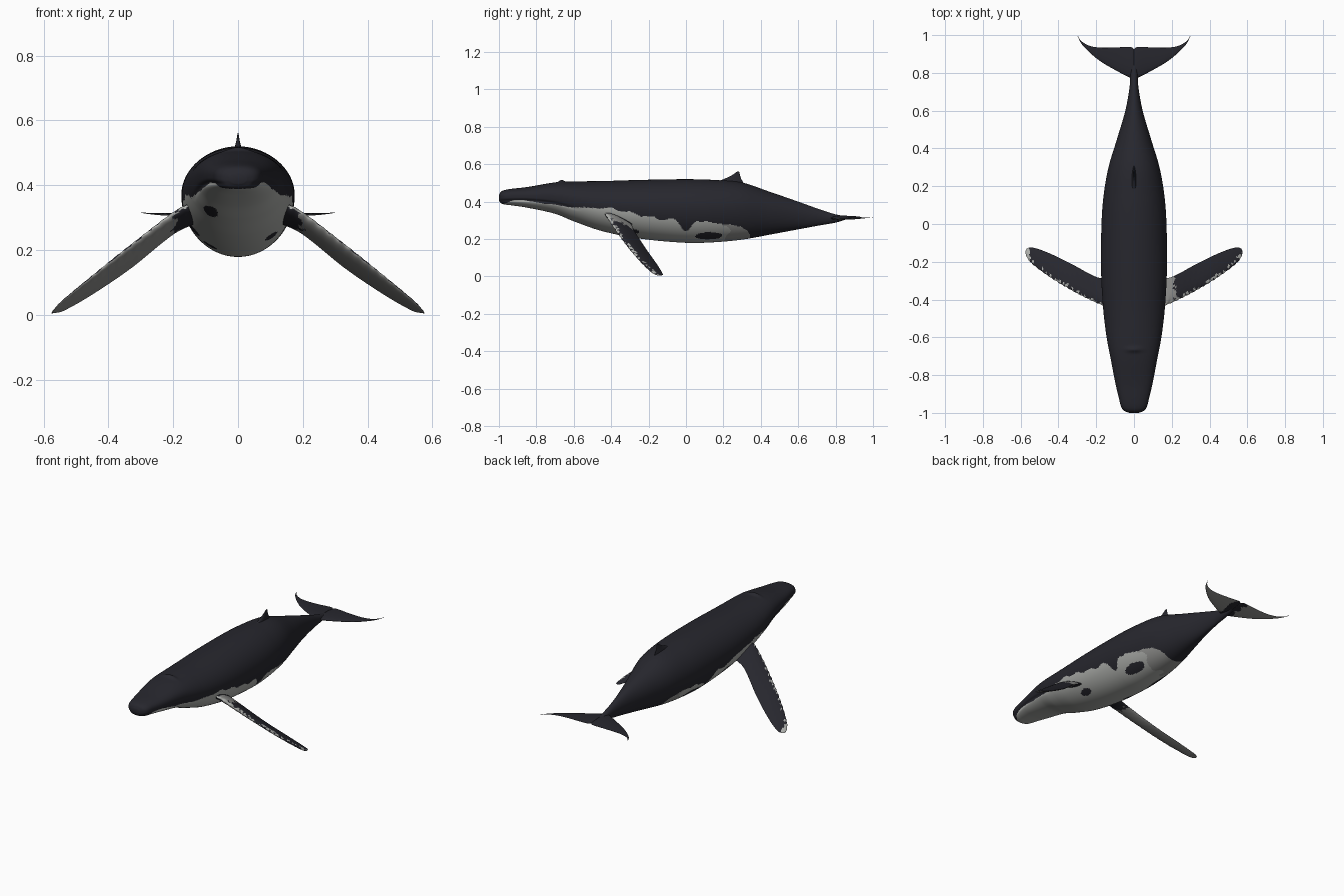
import bpy, bmesh, math
from mathutils import Vector, noise

if "Cube" in bpy.data.objects:
    bpy.data.objects.remove(bpy.data.objects["Cube"])


def material(name, rgb):
    m = bpy.data.materials.new(name)
    m.use_nodes = True
    m.diffuse_color = (*rgb, 1)
    bsdf = m.node_tree.nodes["Principled BSDF"]
    bsdf.inputs["Base Color"].default_value = (*rgb, 1)
    bsdf.inputs["Roughness"].default_value = 0.7
    return m


DARK, LIGHT, GREY = range(3)
MATS = [material("slate skin", (0.020, 0.020, 0.027)),
        material("pale belly", (0.42, 0.43, 0.41)),
        material("grey underside", (0.29, 0.29, 0.28))]


def curve(rows, t):
    """Smooth values at t through rows whose first entry is the position."""
    if t <= rows[0][0]:
        return rows[0][1:]
    if t >= rows[-1][0]:
        return rows[-1][1:]
    i = max(k for k in range(len(rows) - 1) if rows[k][0] <= t)
    a, b = rows[i], rows[i + 1]
    p, n = rows[max(i - 1, 0)], rows[min(i + 2, len(rows) - 1)]
    h = b[0] - a[0]
    s = (t - a[0]) / h
    out = []
    for k in range(1, len(a)):
        ma = (b[k] - p[k]) / (b[0] - p[0]) * h
        mb = (n[k] - a[k]) / (n[0] - a[0]) * h
        out.append((2*s**3 - 3*s*s + 1) * a[k] + (s**3 - 2*s*s + s) * ma
                   + (3*s*s - 2*s**3) * b[k] + (s**3 - s*s) * mb)
    return out


def loft(name, rings, paint):
    """Skin closed rings, cap both ends and colour every face by a rule."""
    bm = bmesh.new()
    rows = [[bm.verts.new(p) for p in ring] for ring in rings]
    n = len(rows[0])
    for a, b in zip(rows, rows[1:]):
        for i in range(n):
            j = (i + 1) % n
            bm.faces.new((a[i], a[j], b[j], b[i]))
    bm.faces.new(rows[0])
    bm.faces.new(rows[-1])
    bmesh.ops.recalc_face_normals(bm, faces=bm.faces)
    bm.normal_update()
    for f in bm.faces:
        f.smooth = True
        f.material_index = paint(f.calc_center_median(), f.normal)
    mesh = bpy.data.meshes.new(name)
    bm.to_mesh(mesh)
    bm.free()
    for m in MATS:
        mesh.materials.append(m)
    ob = bpy.data.objects.new(name, mesh)
    bpy.context.collection.objects.link(ob)
    return ob


# Body stations: y, half width, top z, bottom z
BODY = [(-1, .025, .435, .405), (-.99, .05, .452, .392), (-.97, .067, .462, .385),
        (-.93, .078, .469, .38), (-.85, .097, .478, .368), (-.7, .126, .503, .335),
        (-.6, .145, .508, .295), (-.45, .163, .51, .243), (-.25, .174, .516, .203),
        (0, .172, .52, .18), (.15, .161, .516, .183), (.3, .135, .502, .197),
        (.45, .09, .452, .224), (.6, .046, .4, .252), (.72, .024, .357, .274),
        (.8, .019, .332, .288), (.86, .014, .322, .306)]
# Upper limit of the pale underside: y, z
PALE = [(-1, .388), (-.96, .394), (-.91, .408), (-.75, .391), (-.58, .368),
        (-.42, .368), (-.28, .338), (-.15, .312), (-.06, .302), (0, .25),
        (.05, .285), (.15, .283), (.27, .278), (.32, .255), (.35, .19)]
MOUTH = [(-1, .405), (-.85, .407), (-.7, .392), (-.58, .36)]
# Dark blotches on the belly: centre, radius in y, radius across
BLOTCHES = [((-.145, -.21, .253), .07, .028), ((-.09, -.15, .21), .035, .025),
            ((-.11, .1, .21), .1, .046), ((-.09, -.63, .308), .06, .03),
            ((.11, -.3, .235), .05, .025), ((.1, .12, .21), .07, .035)]


def body_ring(y, n=200):
    w, top, bot = curve(BODY, y)
    mid = bot + (top - bot) * .54
    head = max(0, min(1, (-y - .55) / .3))
    power = 1 - .18 * head
    lip = curve(MOUTH, y)[0]
    ring = []
    for i in range(n):
        a = math.tau * i / n
        c, s = math.cos(a), math.sin(a)
        x = w * math.copysign(abs(c) ** power, c)
        z = mid + (top - mid if s > 0 else mid - bot) * math.copysign(abs(s) ** power, s)
        # mouth crease and raised blowhole
        x *= 1 - .07 * head * math.exp(-((z - lip) / .007) ** 2)
        if s > 0:
            z += .011 * math.exp(-((y + .665) / .014) ** 2 - (x / .04) ** 2)
        ring.append((x, y, z))
    return ring


def paint_body(p, normal):
    rough = noise.noise(p * 13) * .022 + noise.noise(p * 30) * .005
    if p.y > .36 or p.z > curve(PALE, p.y)[0] + rough * (1 if p.y > -.55 else .25):
        return DARK
    for c, ry, rx in BLOTCHES:
        d = p - Vector(c)
        if (d.y / ry) ** 2 + (d.x ** 2 + d.z ** 2) / rx ** 2 < 1 + rough * 18:
            return DARK
    return GREY if p.y > .2 + rough * 3 else LIGHT


STEPS = 380
loft("body", [body_ring(-1 + 1.86 * (i / STEPS) ** 1.15) for i in range(STEPS + 1)],
     paint_body)


def blade(name, rows, paint, steps, side=1, ripple=0, up=Vector((0, 0, 1)), n=40):
    """Foil lofted through rows of position, leading xyz, trailing xyz, thickness."""
    rings = []
    for i in range(steps + 1):
        t = rows[0][0] + (rows[-1][0] - rows[0][0]) * i / steps
        v = curve(rows, t)
        lead, trail = Vector(v[:3]), Vector(v[3:6])
        lead += (lead - trail) * ripple * math.sin(t * 110)
        ring = []
        for k in range(n):
            a = math.tau * k / n
            u = (1 - math.cos(a)) / 2
            p = lead.lerp(trail, u) + up * v[6] * math.sin(a) * (1 - .55 * u)
            ring.append((p.x * side, p.y, p.z))
        rings.append(ring)
    return loft(name, rings, paint)


# Flippers
FLIPPER = [(0, .12, -.44, .345, .13, -.29, .285, .026),
           (.15, .18, -.425, .322, .2, -.28, .25, .022),
           (.4, .31, -.362, .228, .33, -.212, .145, .017),
           (.7, .45, -.278, .118, .455, -.152, .06, .012),
           (.9, .545, -.205, .04, .54, -.124, .012, .007),
           (.97, .569, -.172, .014, .567, -.13, .006, .004),
           (1, .575, -.15, .006, .575, -.145, .005, .001)]


def paint_flipper(p, normal):
    span = (abs(p.x) - .12) / .455
    lead = Vector(curve(FLIPPER, span)[:3])
    edge = math.hypot(p.y - lead.y, p.z - lead.z)
    spot = noise.noise(p * 55)
    if normal.z < 0:
        return DARK if span < .16 + .06 * spot else GREY
    if edge < .012 + .014 * spot or (p.x < 0 and span > .95 + .03 * spot):
        return LIGHT
    if p.x > 0 and .1 < span < .22 + .06 * spot:
        return GREY
    return DARK


# Tail flukes
FLUKE = [(0, 0, .768, .312, 0, .925, .317, .014),
         (.05, .015, .772, .312, .015, .937, .317, .014),
         (.3, .09, .81, .309, .09, .935, .314, .009),
         (.6, .18, .863, .308, .18, .934, .312, .006),
         (.8, .24, .913, .31, .24, .945, .312, .004),
         (.93, .28, .957, .313, .28, .97, .314, .002),
         (1, .3, .998, .316, .3, 1, .316, .001)]


def paint_fluke(p, normal):
    centre = abs(p.x) < .04 + .04 * noise.noise(p * 22)
    return DARK if normal.z > 0 or centre else GREY


for label, side in (("left", 1), ("right", -1)):
    blade(label + "_flipper", FLIPPER, paint_flipper, 220, side, .012,
          Vector((.5, .25, .8)))
    blade(label + "_fluke", FLUKE, paint_fluke, 70, side)

# Dorsal fin, lofted upwards
DORSAL = [(0, 0, .13, .495, 0, .325, .475, .024),
          (.35, 0, .2, .52, 0, .305, .505, .014),
          (.7, 0, .243, .54, 0, .292, .53, .007),
          (1, 0, .272, .56, 0, .284, .562, .002)]
blade("dorsal_fin", DORSAL, lambda p, normal: DARK, 20, up=Vector((1, 0, 0)))
